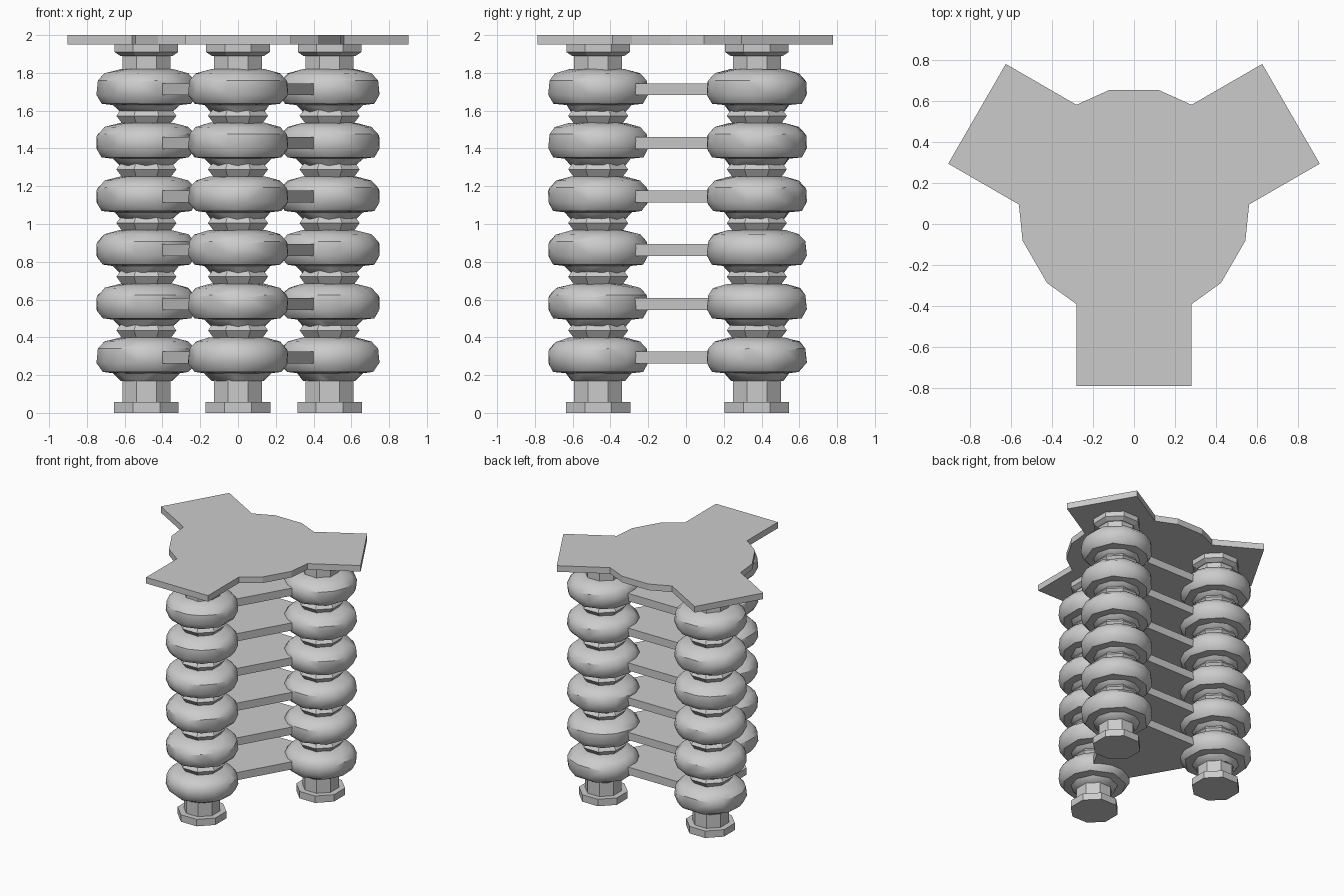
import bpy, bmesh, math
from mathutils import Vector

cube = bpy.data.objects.get("Cube")
if cube:
    bpy.data.objects.remove(cube, do_unlink=True)

grey = bpy.data.materials.new("plain_grey")
grey.use_nodes = True
colour = (0.6, 0.6, 0.6, 1)
grey.diffuse_color = colour
grey.node_tree.nodes["Principled BSDF"].inputs["Base Color"].default_value = colour

CENTRE = Vector((0, 0.095, 0))
REACH = 0.56                                  # column distance from the centre
ARMS = {"front": -90, "left": 30, "right": 150}
BEADS, FIRST, STEP = 6, 0.295, 0.284


def finish(name, bm, smooth=False):
    bmesh.ops.recalc_face_normals(bm, faces=bm.faces)
    mesh = bpy.data.meshes.new(name)
    bm.to_mesh(mesh)
    bm.free()
    mesh.materials.append(grey)
    obj = bpy.data.objects.new(name, mesh)
    bpy.context.collection.objects.link(obj)
    if smooth:
        bpy.ops.object.select_all(action="DESELECT")
        bpy.context.view_layer.objects.active = obj
        obj.select_set(True)
        bpy.ops.object.shade_smooth_by_angle(angle=math.radians(30))
    return obj


def lathe(name, profile, sides, place, smooth=False):
    """Turn (radius, height) pairs round a vertical axis and cap both ends."""
    bm = bmesh.new()
    rings = [[bm.verts.new(Vector((r * math.cos(a), r * math.sin(a), z)) + place)
              for a in (math.tau * (i + 0.5) / sides for i in range(sides))]
             for r, z in profile]
    for low, high in zip(rings, rings[1:]):
        for i in range(sides):
            j = (i + 1) % sides
            bm.faces.new((low[i], low[j], high[j], high[i]))
    bm.faces.new(rings[0][::-1])
    bm.faces.new(rings[-1])
    return finish(name, bm, smooth)


def slab(name, outline, bottom, top):
    """Extrude a flat outline between two heights."""
    bm = bmesh.new()
    face = bm.faces.new([bm.verts.new((p.x, p.y, bottom)) for p in outline])
    extruded = bmesh.ops.extrude_face_region(bm, geom=[face], use_keep_orig=True)
    for v in extruded["geom"]:
        if isinstance(v, bmesh.types.BMVert):
            v.co.z = top
    return finish(name, bm)


def polar(angle, along, across=0):
    """Point at a distance along and across a direction from the centre."""
    a = math.radians(angle)
    out = Vector((math.cos(a), math.sin(a), 0))
    side = Vector((-out.y, out.x, 0))
    return CENTRE + out * along + side * across


bead_profile = [(0.14, -0.125), (0.175, -0.085), (0.235, -0.078), (0.262, -0.045),
                (0.27, 0), (0.262, 0.045), (0.23, 0.08), (0.185, 0.095), (0.14, 0.105)]

for side, angle in ARMS.items():
    base = polar(angle, REACH)
    # Post with its octagonal foot and top collar
    lathe(side + "_post", [(0.138, 0.03), (0.138, 1.96)], 8, base)
    lathe(side + "_foot", [(0.185, 0), (0.185, 0.057)], 8, base)
    lathe(side + "_collar", [(0.15, 1.89), (0.182, 1.91), (0.182, 1.955)], 8, base)
    # Faceted beads, with a small ring in each gap
    for n in range(BEADS):
        z = FIRST + n * STEP
        bead = lathe(f"{side}_bead_{n + 1}", bead_profile, 16,
                     base + Vector((0, 0, z)), True)
        facet = bead.modifiers.new("facets", "DECIMATE")
        facet.ratio = 0.55
        if n < BEADS - 1:
            lathe(f"{side}_ring_{n + 1}", [(0.14, -0.04), (0.172, 0), (0.14, 0.04)], 8,
                  base + Vector((0, 0, z + STEP / 2)))

# Shelves with straight edges running between the posts
shelf = [polar(a, 0.33, s) for a in (-30, 90, 210) for s in (-0.45, 0.45)]
for n in range(BEADS):
    z = FIRST + n * STEP
    slab(f"shelf_{n + 1}", shelf, z - 0.033, z + 0.03)

# Three-armed top plate with a rounded middle
top = []
for angle in ARMS.values():
    top += [polar(angle, 0.485, -0.28), polar(angle, 0.882, -0.28),
            polar(angle, 0.882, 0.28), polar(angle, 0.485, 0.28),
            polar(angle + 48, 0.57), polar(angle + 72, 0.57)]
slab("top_plate", top, 1.95, 2.0)
